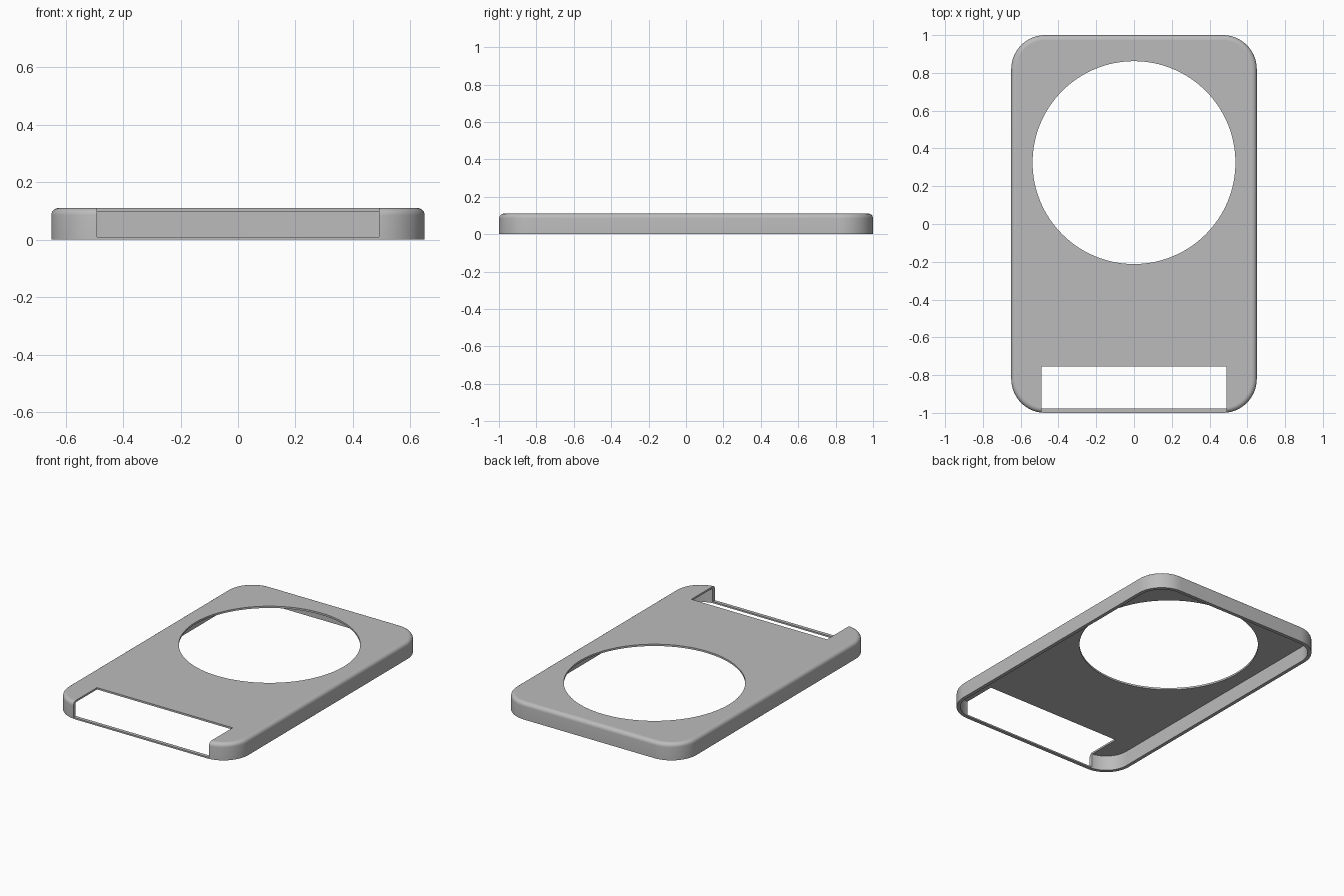
import bpy, bmesh, math

cube = bpy.data.objects.get("Cube")
if cube:
    bpy.data.objects.remove(cube, do_unlink=True)

HALF_X, HALF_Y, HEIGHT = 0.65, 1.0, 0.11
CORNER, WALL, FILLET, CEILING = 0.18, 0.023, 0.025, 0.098

grey = bpy.data.materials.new("Plain grey")
grey.use_nodes = True
grey.diffuse_color = (0.5, 0.5, 0.5, 1)
grey.node_tree.nodes["Principled BSDF"].inputs["Base Color"].default_value = (0.5, 0.5, 0.5, 1)


def rounded_ring(bm, inset, z, steps=14):
    """Rounded rectangle of vertices, inset from the outer outline."""
    r = CORNER - inset
    ring = []
    for i, (sx, sy) in enumerate([(1, 1), (-1, 1), (-1, -1), (1, -1)]):
        for k in range(steps + 1):
            a = math.pi / 2 * (i + k / steps)
            ring.append(bm.verts.new((sx * (HALF_X - CORNER) + r * math.cos(a),
                                      sy * (HALF_Y - CORNER) + r * math.sin(a), z)))
    return ring


def add_object(name, bm):
    bmesh.ops.recalc_face_normals(bm, faces=bm.faces)
    mesh = bpy.data.meshes.new(name)
    bm.to_mesh(mesh)
    bm.free()
    obj = bpy.data.objects.new(name, mesh)
    bpy.context.collection.objects.link(obj)
    mesh.materials.append(grey)
    return obj


# Hollow tray, open underneath: inner ceiling, wall, rim, outer wall, top fillet
bm = bmesh.new()
profile = [(WALL, CEILING), (WALL, 0), (0, 0)]
for k in range(7):
    a = math.pi / 2 * k / 6
    profile.append((FILLET * (1 - math.cos(a)), HEIGHT - FILLET + FILLET * math.sin(a)))
rings = [rounded_ring(bm, *p) for p in profile]
for low, high in zip(rings, rings[1:]):
    n = len(low)
    for i in range(n):
        j = (i + 1) % n
        bm.faces.new((low[i], low[j], high[j], high[i]))
bm.faces.new(rings[0])
bm.faces.new(rings[-1])
cover = add_object("cover_plate", bm)

# Cutter for the large round opening
bm = bmesh.new()
bmesh.ops.create_cone(bm, cap_ends=True, segments=128, radius1=0.537, radius2=0.537, depth=0.4)
bmesh.ops.translate(bm, verts=bm.verts, vec=(0, 0.325, 0.1))
round_cutter = add_object("round_opening_cutter", bm)

# Cutter for the front slot, which leaves a thin strip along the bottom
bm = bmesh.new()
bmesh.ops.create_cube(bm, size=1)
bmesh.ops.scale(bm, verts=bm.verts, vec=(0.98, 0.395, 0.3))
bmesh.ops.translate(bm, verts=bm.verts, vec=(0, -0.755 - 0.395 / 2, 0.16))
slot_cutter = add_object("front_slot_cutter", bm)

bpy.ops.object.select_all(action="DESELECT")
bpy.context.view_layer.objects.active = cover
cover.select_set(True)
for cutter in (round_cutter, slot_cutter):
    mod = cover.modifiers.new("Opening", "BOOLEAN")
    mod.operation = "DIFFERENCE"
    mod.solver = "EXACT"
    mod.object = cutter
    bpy.ops.object.modifier_apply(modifier=mod.name)
    bpy.data.objects.remove(cutter, do_unlink=True)

# Smooth the curves, keep the level faces flat
bpy.ops.object.shade_smooth_by_angle(angle=math.radians(30))
for face in cover.data.polygons:
    if abs(face.normal.z) > 0.999:
        face.use_smooth = False
